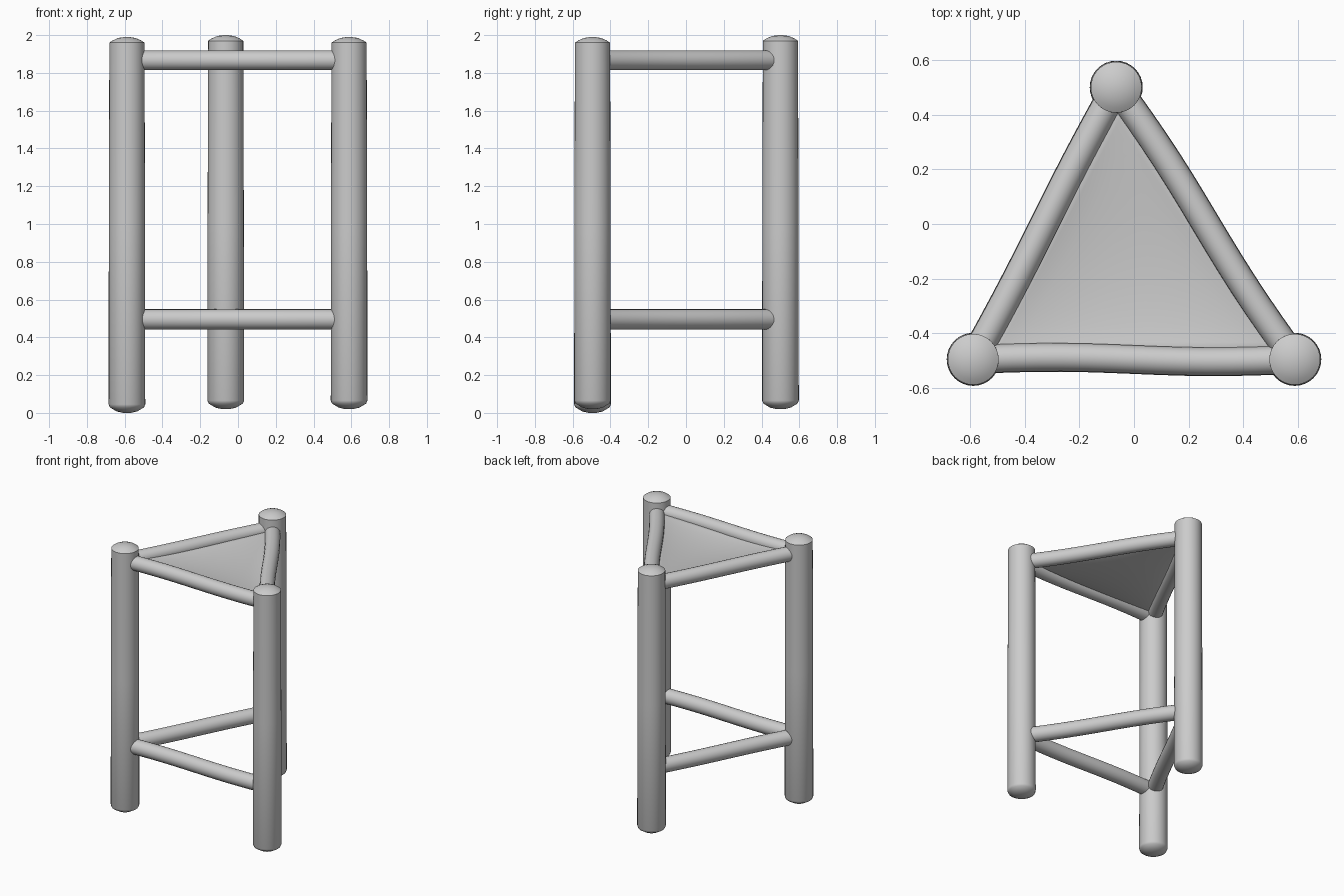
import bpy, bmesh, math
from mathutils import Vector

if "Cube" in bpy.data.objects:
    bpy.data.objects.remove(bpy.data.objects["Cube"])


def make_object(name, bm):
    bmesh.ops.recalc_face_normals(bm, faces=bm.faces)
    mesh = bpy.data.meshes.new(name)
    bm.to_mesh(mesh)
    bm.free()
    obj = bpy.data.objects.new(name, mesh)
    bpy.context.collection.objects.link(obj)
    bpy.ops.object.select_all(action='DESELECT')
    obj.select_set(True)
    bpy.context.view_layer.objects.active = obj
    bpy.ops.object.shade_smooth_by_angle(angle=math.radians(40))
    return obj


def tube(name, rings, sides):
    """Skin circles given as (centre, radius), facing along the whole length."""
    bm = bmesh.new()
    axis = (rings[-1][0] - rings[0][0]).normalized()
    side = axis.orthogonal().normalized()
    up = axis.cross(side)
    loops = []
    for c, r in rings:
        loops.append([bm.verts.new(c + r * (math.cos(a) * side + math.sin(a) * up))
                      for a in (2 * math.pi * i / sides for i in range(sides))])
    for a, b in zip(loops, loops[1:]):
        for i in range(sides):
            j = (i + 1) % sides
            bm.faces.new((a[i], a[j], b[j], b[i]))
    bm.faces.new(loops[0])
    bm.faces.new(loops[-1])
    return make_object(name, bm)


def leg(name, x, y, bottom, top):
    profile = [(bottom, 0.02), (bottom + 0.008, 0.055), (bottom + 0.03, 0.091),
               (bottom + 0.045, 0.097), (1.0, 0.096), (top - 0.03, 0.093),
               (top - 0.018, 0.075), (top - 0.005, 0.045), (top, 0.012)]
    tube(name, [(Vector((x, y, z)), r) for z, r in profile], 32)


def rail(name, a, b, z, r, bend):
    """Slightly crooked pole between two leg centres."""
    a, b = Vector((*a, z)), Vector((*b, z))
    out = (b - a).cross(Vector((0, 0, 1))).normalized()
    n = 12
    rings = []
    for i in range(n + 1):
        t = 0.05 + 0.9 * i / n
        off = bend * math.sin(2 * math.pi * t)
        rings.append((a.lerp(b, t) + out * off, r))
    tube(name, rings, 20)


# Legs
left, right, back = (-0.588, -0.495), (0.588, -0.495), (-0.065, 0.5)
leg("front_left_leg", *left, 0.0, 1.99)
leg("front_right_leg", *right, 0.02, 1.99)
leg("back_leg", *back, 0.02, 2.0)

# Seat rails and lower stretchers
for level, z, r in (("seat_rail", 1.867, 0.052), ("stretcher", 0.495, 0.054)):
    rail("front_" + level, left, right, z, r, -0.008)
    rail("right_" + level, right, back, z, r, -0.008)
    rail("left_" + level, back, left, z, r, 0.004)

# Sagging triangular seat
bm = bmesh.new()
A, B, C = (Vector((*p, 1.872)) for p in (left, right, back))
n = 16
grid = {}
for i in range(n + 1):
    for j in range(n + 1 - i):
        u, v = i / n, j / n
        w = 1 - u - v
        p = A * w + B * u + C * v
        p.z -= 0.04 * min(1, 27 * u * v * w) ** 0.8
        grid[i, j] = bm.verts.new(p)
for i in range(n):
    for j in range(n - i):
        bm.faces.new((grid[i, j], grid[i + 1, j], grid[i, j + 1]))
        if i + j < n - 1:
            bm.faces.new((grid[i + 1, j], grid[i + 1, j + 1], grid[i, j + 1]))
seat = make_object("seat", bm)
solid = seat.modifiers.new("thickness", 'SOLIDIFY')
solid.thickness = 0.012
solid.offset = 0
